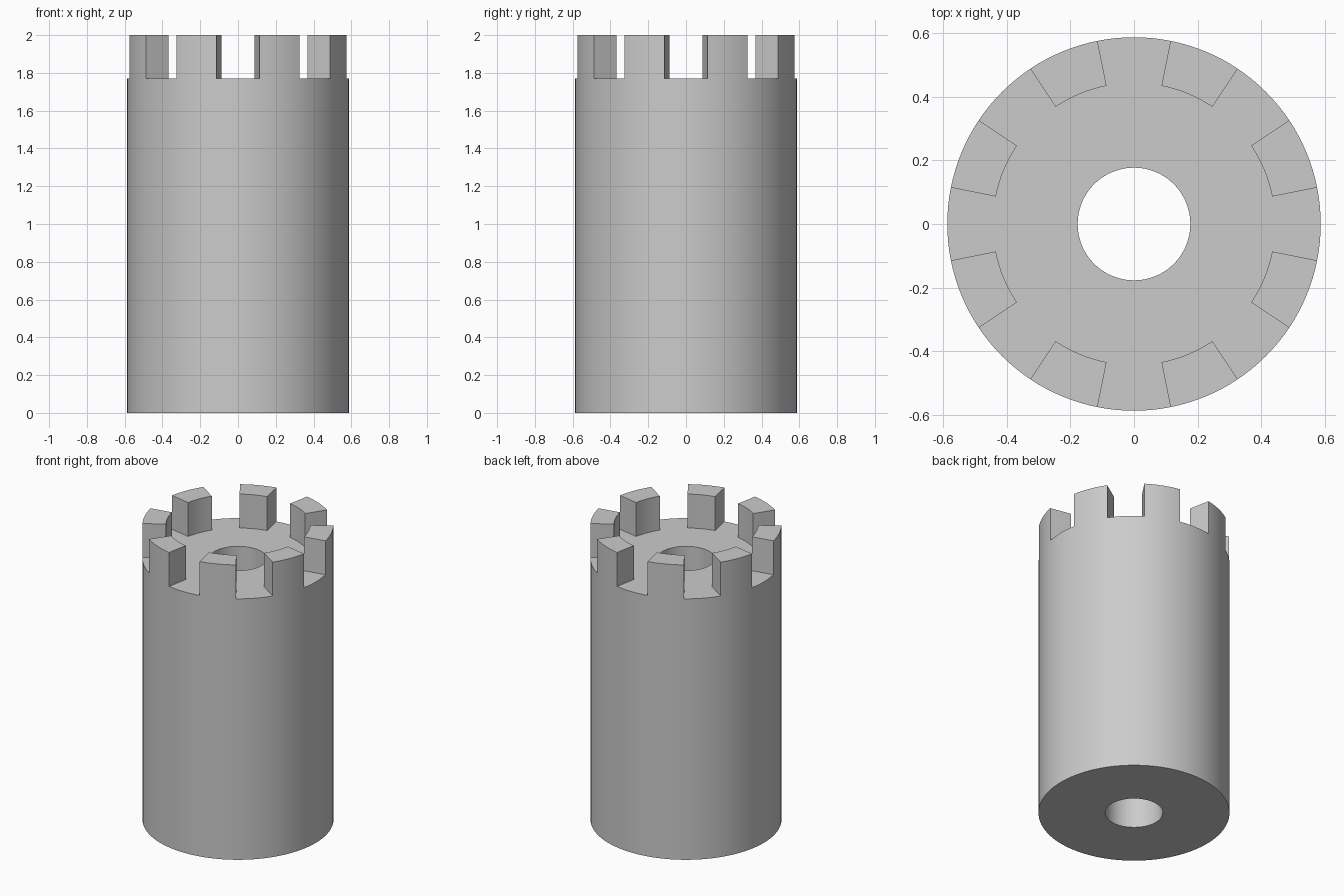
import bpy, bmesh, math

SEGMENTS = 128
HOLE_R, TOOTH_R, OUTER_R = 0.177, 0.443, 0.587
BODY_H, TOTAL_H = 1.77, 2.0
TEETH = 8

cube = bpy.data.objects.get("Cube")
if cube:
    bpy.data.objects.remove(cube, do_unlink=True)

grey = bpy.data.materials.new("plain_grey")
grey.use_nodes = True
colour = (0.6, 0.6, 0.6, 1)
grey.diffuse_color = colour
grey.node_tree.nodes["Principled BSDF"].inputs["Base Color"].default_value = colour


def raise_faces(bm, faces, height, keep):
    """Extrude faces straight up and return the new caps."""
    out = bmesh.ops.extrude_face_region(bm, geom=faces, use_keep_orig=keep)["geom"]
    verts = [g for g in out if isinstance(g, bmesh.types.BMVert)]
    bmesh.ops.translate(bm, verts=verts, vec=(0, 0, height))
    return [g for g in out if isinstance(g, bmesh.types.BMFace)]


bm = bmesh.new()

# Flat washer made of an inner and an outer band
rings = []
for radius in (HOLE_R, TOOTH_R, OUTER_R):
    angles = [math.tau * i / SEGMENTS for i in range(SEGMENTS)]
    rings.append([bm.verts.new((radius * math.cos(a), radius * math.sin(a), 0))
                  for a in angles])
washer = []
for inner, outer in zip(rings, rings[1:]):
    for i in range(SEGMENTS):
        j = (i + 1) % SEGMENTS
        washer.append(bm.faces.new((inner[i], outer[i], outer[j], inner[j])))

# Hollow cylindrical body
top = raise_faces(bm, washer, BODY_H, True)


# Every other sector of the outer band rises into a tooth
def in_tooth(face):
    c = face.calc_center_median()
    if c.xy.length < TOOTH_R:
        return False
    pitch = math.tau / TEETH
    phase = (math.atan2(c.y, c.x) % pitch) / pitch
    return 0.25 < phase < 0.75


raise_faces(bm, [f for f in top if in_tooth(f)], TOTAL_H - BODY_H, False)
bmesh.ops.recalc_face_normals(bm, faces=bm.faces)

mesh = bpy.data.meshes.new("castellated_sleeve")
bm.to_mesh(mesh)
bm.free()
mesh.materials.append(grey)
sleeve = bpy.data.objects.new("castellated_sleeve", mesh)
bpy.context.collection.objects.link(sleeve)

# Smooth walls with sharp rims
bpy.ops.object.select_all(action="DESELECT")
sleeve.select_set(True)
bpy.context.view_layer.objects.active = sleeve
bpy.ops.object.shade_smooth_by_angle(angle=math.radians(30))
